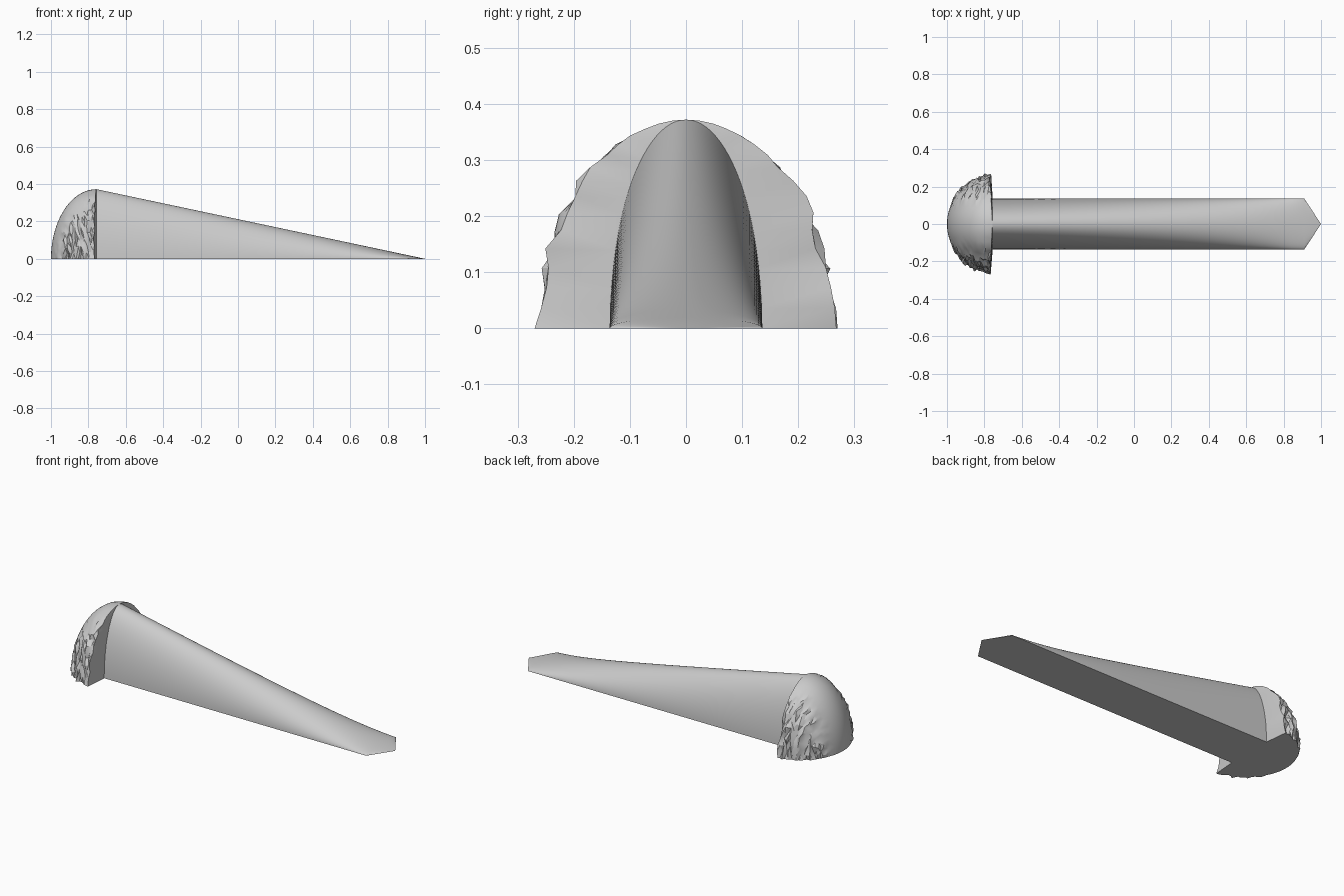
import bpy, bmesh, math, random

random.seed(4)
cube = bpy.data.objects.get("Cube")
if cube:
    bpy.data.objects.remove(cube)

grey = bpy.data.materials.new("light grey")
grey.use_nodes = True
colour = (0.6, 0.6, 0.6, 1)
grey.diffuse_color = colour
grey.node_tree.nodes["Principled BSDF"].inputs["Base Color"].default_value = colour

BACK, HEIGHT = -0.757, 0.372


def finish(name, bm, angle):
    bmesh.ops.recalc_face_normals(bm, faces=bm.faces)
    mesh = bpy.data.meshes.new(name)
    bm.to_mesh(mesh)
    bm.free()
    obj = bpy.data.objects.new(name, mesh)
    obj.data.materials.append(grey)
    bpy.context.collection.objects.link(obj)
    bpy.ops.object.select_all(action='DESELECT')
    obj.select_set(True)
    bpy.context.view_layer.objects.active = obj
    bpy.ops.object.shade_smooth_by_angle(angle=math.radians(angle))


def arch(bm, x, half_width, height, count):
    """Half-ellipse cross-section standing on the ground."""
    angles = [math.pi * i / count for i in range(count + 1)]
    return [bm.verts.new((x, half_width * math.cos(a), height * math.sin(a))) for a in angles]


def bridge(bm, a, b):
    for i in range(len(a) - 1):
        bm.faces.new((a[i], a[i + 1], b[i + 1], b[i]))


def fan(bm, ring, tip):
    for a, b in zip(ring, ring[1:]):
        bm.faces.new((a, b, tip))


# Long handle: constant width, height falling in a straight line to a pointed tip
bm = bmesh.new()
rings = []
for i in range(25):
    x = BACK + (0.91 - BACK) * i / 24
    rings.append(arch(bm, x, 0.136, HEIGHT * (1 - x) / (1 - BACK), 48))
for a, b in zip(rings, rings[1:]):
    bridge(bm, a, b)
tip = bm.verts.new((1, 0, 0))
fan(bm, rings[-1], tip)
bm.faces.new(rings[0])
bm.faces.new([r[0] for r in rings] + [tip] + [r[-1] for r in reversed(rings)])
finish("tapered_handle", bm, 40)

# Domed head: half an ellipsoid whose flanks break up into ragged shingles
bm = bmesh.new()
RINGS, SIDES = 26, 32
rings = []
for i in range(1, RINGS + 1):
    t = math.pi / 2 * i / RINGS
    r = math.sin(t)
    ring = arch(bm, BACK - 0.243 * math.cos(t), 0.248 * r, HEIGHT * r, SIDES)
    for v in ring:
        side = abs(v.co.y) / 0.25
        rough = min(1, max(0, (side - 0.3) / 0.4))
        out = rough * random.uniform(-0.014, 0.024)
        v.co.y += math.copysign(out, v.co.y)
        v.co.x += rough * random.uniform(-0.006, 0.006) - 0.012 * side * r ** 8
        v.co.x = max(-1, v.co.x)
    rings.append(ring)
for a, b in zip(rings, rings[1:]):
    bridge(bm, a, b)
nose = bm.verts.new((-1, 0, 0))
fan(bm, rings[0], nose)

# Back plate of the head, sloping from the ragged rim in to the handle
inner = arch(bm, BACK + 0.002, 0.13, HEIGHT - 0.01, SIDES)
bridge(bm, rings[-1], inner)
bm.faces.new(inner)

# Flat underside
loop = [nose] + [r[0] for r in rings] + [inner[0], inner[-1]] + [r[-1] for r in reversed(rings)]
bm.faces.new(loop)
bmesh.ops.triangulate(bm, faces=bm.faces)
finish("ragged_head", bm, 25)
